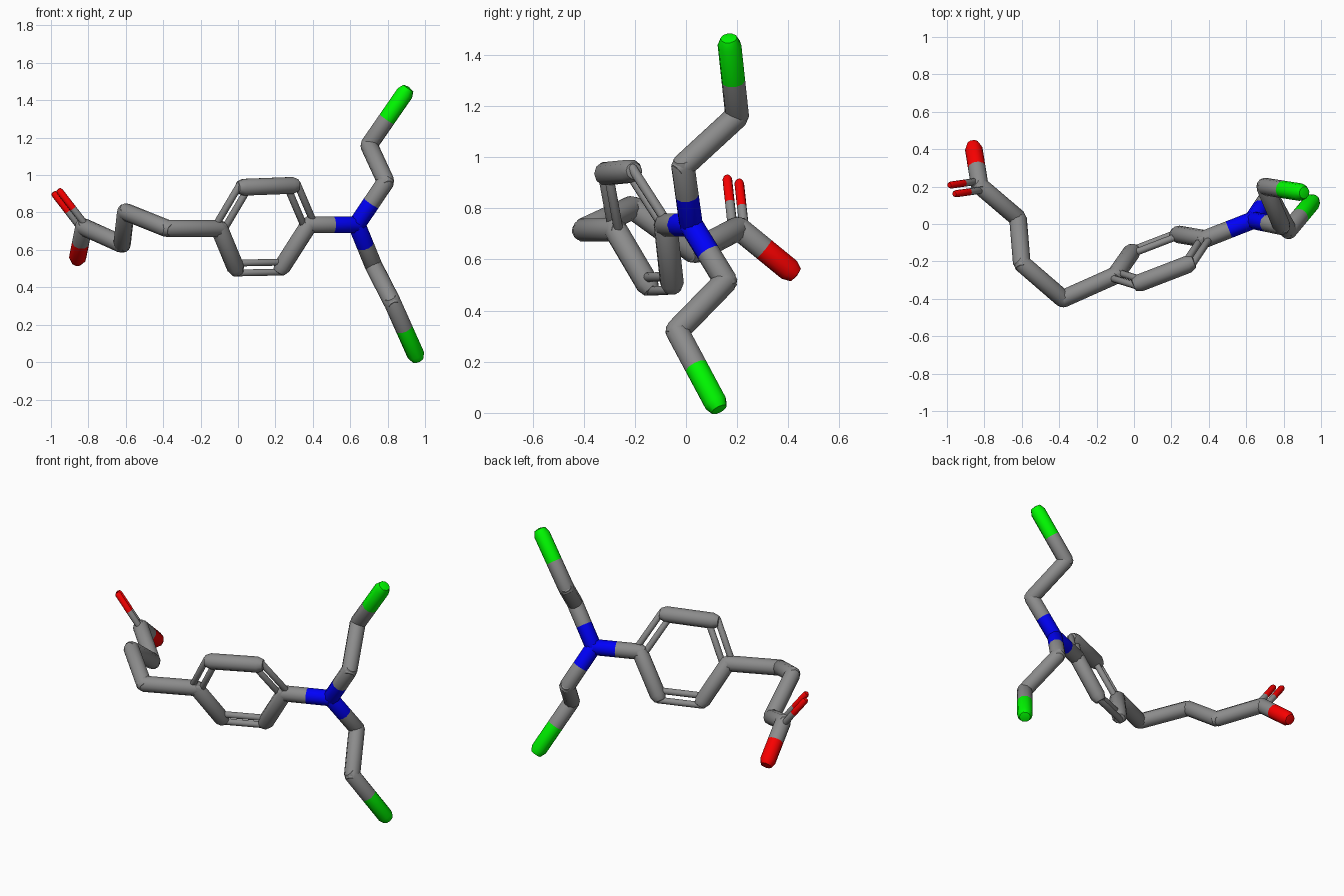
import bpy, bmesh, math
from mathutils import Vector

if "Cube" in bpy.data.objects:
    bpy.data.objects.remove(bpy.data.objects["Cube"])

R, THIN, GAP, SIDES = 0.047, 0.019, 0.028, 10

# atom positions: name -> (element, position)
ATOMS = {
    "n": ("blue", (0.635, 0.02, 0.735)),
    # upper and lower arms
    "u1": ("grey", (0.79, -0.012, 0.965)), "u2": ("grey", (0.70, 0.20, 1.16)),
    "u3": ("green", (0.892, 0.17, 1.438)),
    "l1": ("grey", (0.725, 0.155, 0.515)), "l2": ("grey", (0.825, -0.035, 0.32)),
    "l3": ("green", (0.95, 0.115, 0.04)),
    # six-sided ring
    "r1": ("grey", (0.38, -0.08, 0.735)), "r2": ("grey", (0.29, -0.215, 0.945)),
    "r3": ("grey", (0.03, -0.315, 0.935)), "r4": ("grey", (-0.10, -0.275, 0.715)),
    "r5": ("grey", (-0.012, -0.15, 0.503)), "r6": ("grey", (0.235, -0.055, 0.508)),
    # tail and forked end
    "t1": ("grey", (-0.38, -0.40, 0.715)), "t2": ("grey", (-0.60, -0.21, 0.803)),
    "t3": ("grey", (-0.62, 0.03, 0.63)), "t4": ("grey", (-0.825, 0.205, 0.722)),
    "t5": ("red", (-0.857, 0.403, 0.56)), "t6": ("red", (-0.966, 0.185, 0.905)),
}
COLOURS = {"grey": (0.26, 0.26, 0.26, 1), "blue": (0, 0, 0.95, 1),
           "green": (0, 0.95, 0, 1), "red": (0.95, 0, 0, 1)}
MATS = {}
for name, rgba in COLOURS.items():
    MATS[name] = bpy.data.materials.new(name)
    MATS[name].diffuse_color = rgba


def dome(r):
    """Low faceted cap profile."""
    return [(0, -0.85 * r), (0.7 * r, -0.7 * r)]


def rod(name, a, b, r, colour, round_end):
    """Turned rod with a domed start and a domed or flat end."""
    axis = b - a
    length = axis.length
    prof = dome(r) + [(r, 0), (r, length)]
    if round_end:
        prof += [(x, length - z) for x, z in reversed(dome(r))]
    else:
        prof.append((0, length))
    bm = bmesh.new()
    vs = [bm.verts.new((x, 0, z)) for x, z in prof]
    es = [bm.edges.new(p) for p in zip(vs, vs[1:])]
    bmesh.ops.spin(bm, geom=vs + es, cent=(0, 0, 0), axis=(0, 0, 1),
                   angle=2 * math.pi, steps=SIDES)
    bmesh.ops.remove_doubles(bm, verts=bm.verts, dist=1e-4)
    bmesh.ops.recalc_face_normals(bm, faces=bm.faces)
    bm.transform(axis.to_track_quat('Z', 'Y').to_matrix().to_4x4())
    me = bpy.data.meshes.new(name)
    bm.to_mesh(me)
    bm.free()
    me.shade_smooth()
    me.set_sharp_from_angle(angle=math.radians(50))
    me.materials.append(MATS[colour])
    ob = bpy.data.objects.new(name, me)
    ob.location = a
    bpy.context.collection.objects.link(ob)


def stick(part, i, j, side=None):
    """Stick between two atoms; a side atom makes it a thin pair in that plane."""
    (ci, a), (cj, b) = [(c, Vector(p)) for c, p in (ATOMS[i], ATOMS[j])]
    offsets, r = [Vector()], R
    if side:
        d = (b - a).normalized()
        s = Vector(ATOMS[side][1]) - a
        s = (s - d * s.dot(d)).normalized() * GAP
        offsets, r = [s, -s], THIN
    for o in offsets:
        p, q = a + o, b + o
        if ci == cj:
            rod(part, p, q, r, ci, True)
        else:
            m = (p + q) / 2
            rod(f"{part}_{ci}_half", p, m, r, ci, False)
            rod(f"{part}_{cj}_half", q, m, r, cj, False)


# ring with alternating pairs and single sticks
for k in range(1, 7):
    stick("ring_stick", f"r{k}", f"r{k % 6 + 1}",
          f"r{(k + 1) % 6 + 1}" if k % 2 else None)
# two arms
for part, chain in (("upper_arm", "u"), ("lower_arm", "l")):
    path = ["n"] + [chain + c for c in "123"]
    for i, j in zip(path, path[1:]):
        stick(part, i, j)
stick("ring_link", "r1", "n")
# tail
tail = ["r4", "t1", "t2", "t3", "t4", "t5"]
for i, j in zip(tail, tail[1:]):
    stick("tail", i, j)
stick("tail_fork", "t4", "t6", "t5")

for m in bpy.data.materials:
    if m.users and not m.is_grease_pencil:
        m.use_nodes = True
        m.node_tree.nodes["Principled BSDF"].inputs["Base Color"].default_value = m.diffuse_color
